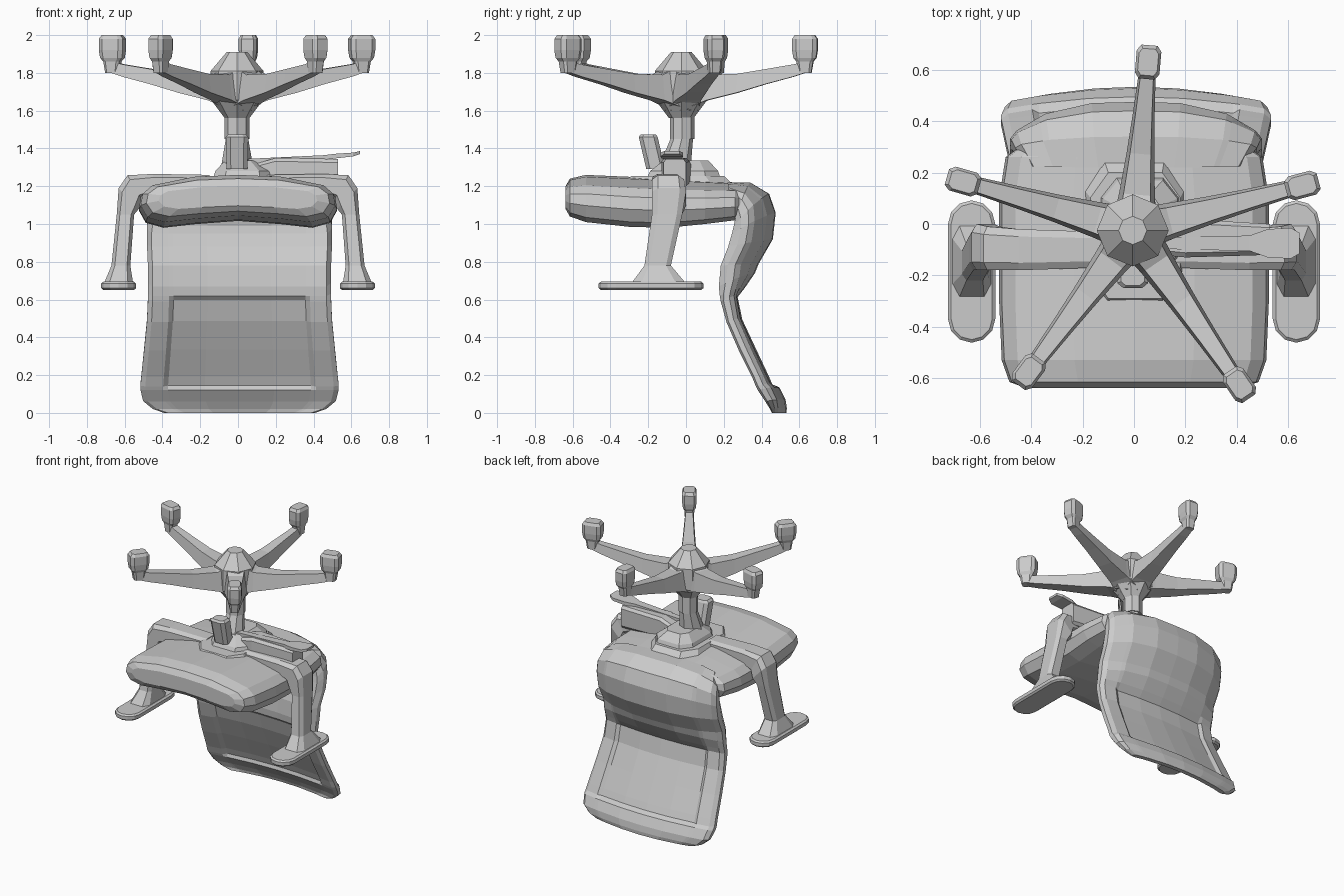
import bpy, bmesh, math
from mathutils import Vector


def loft(name, rings):
    """Skin a list of equal-length point rings and cap both ends."""
    bm = bmesh.new()
    vs = [[bm.verts.new(p) for p in r] for r in rings]
    n = len(vs[0])
    for a, b in zip(vs, vs[1:]):
        for i in range(n):
            j = (i + 1) % n
            bm.faces.new((a[i], a[j], b[j], b[i]))
    bm.faces.new(vs[0])
    bm.faces.new(vs[-1])
    bmesh.ops.recalc_face_normals(bm, faces=bm.faces)
    me = bpy.data.meshes.new(name)
    bm.to_mesh(me)
    bm.free()
    ob = bpy.data.objects.new(name, me)
    bpy.context.collection.objects.link(ob)
    return ob


def chamfer(corners, f=0.25):
    """Cut every corner of a polygon ring."""
    c = [Vector(p) for p in corners]
    out = []
    for i, p in enumerate(c):
        out += [p.lerp(c[i - 1], f), p.lerp(c[(i + 1) % len(c)], f)]
    return out


def rect(x0, x1, y0, y1, z, f=0.2):
    return chamfer([(x0, y0, z), (x1, y0, z), (x1, y1, z), (x0, y1, z)], f)


def circle(r, z, cx=-.005, cy=-0.02, n=8):
    return [(cx + r * math.cos(2 * math.pi * i / n),
             cy + r * math.sin(2 * math.pi * i / n), z) for i in range(n)]


# Seat cushion: rounded, slightly arched sections swept front to back
half = [(0, .14), (.45, .07), (.75, 0), (.93, .1), (1, .35),
        (.98, .6), (.88, .78), (.45, .96), (0, 1)]
section = half + [(-u, v) for u, v in half[-2:0:-1]]
levels = [(-.638, .42, 1.08, 1.2), (-.615, .485, 1.04, 1.24), (-.53, .515, 1.01, 1.26),
          (-.3, .525, .985, 1.25), (-.1, .525, .98, 1.24), (.1, .525, 1.0, 1.23),
          (.26, .5, 1.02, 1.22), (.31, .43, 1.07, 1.19)]
loft("seat", [[(w * u, y, zb + (zt - zb) * v) for u, v in section]
              for y, w, zb, zt in levels])

# Backrest: inner and outer profile points, half width, sideways wrap,
# recess depth, rounding of the outer side edges
profile = [(.24, 1.08, .22, 1.22, .42, 0, 0, .2),
           (.26, 1.03, .33, 1.22, .47, .01, 0, .3),
           (.25, .99, .41, 1.16, .485, .03, 0, .35),
           (.24, .95, .44, 1.06, .49, .035, 0, .4),
           (.22, .88, .425, .92, .49, .035, 0, .4),
           (.18, .78, .345, .79, .485, .04, 0, .35),
           (.17, .67, .325, .74, .485, .04, 0, .3),
           (.175, .62, .27, .66, .485, .04, 0, .1),
           (.18, .59, .25, .62, .485, .04, .018, 0),
           (.21, .48, .27, .5, .49, .045, .018, 0),
           (.275, .33, .335, .35, .505, .05, .018, 0),
           (.345, .19, .405, .2, .52, .05, .018, 0),
           (.365, .14, .425, .155, .525, .05, .018, 0),
           (.375, .12, .445, .135, .525, .05, 0, 0),
           (.415, .06, .475, .07, .51, .052, 0, 0),
           (.44, .02, .482, .025, .46, .052, 0, 0),
           (.45, .0, .482, .0, .4, .05, 0, 0)]
us = [-.95, -.77, -.72, -.35, 0, .35, .72, .77, .95]
rings = []
for yi, zi, yo, zo, w, wrap, dep, rnd in profile:
    a, b = Vector((0, yi, zi)), Vector((0, yo, zo))
    d = (b - a).normalized()

    def pt(u, t, s):
        k = dep * s if abs(u) < .75 else 0
        p = a.lerp(b, t) + d * k
        return (u * w + .008, p.y + wrap * (1 - u * u), p.z)
    rings.append([pt(u, 0, 1) for u in us]
                 + [pt(1, .25, 0), pt(1, .7 - .6 * rnd, 0)]
                 + [pt(u, 1 - rnd * max(0, abs(u) - .6) / .35, -1) for u in reversed(us)]
                 + [pt(-1, .7 - .6 * rnd, 0), pt(-1, .25, 0)])
loft("backrest", rings)

# Armrests: bent bracket plus stadium-shaped pad, one per side
arm = [(.15, 1.26, .15, 1.17, -.17, -.03), (.45, 1.265, .45, 1.16, -.18, -.02),
       (.585, 1.258, .51, 1.13, -.18, -.01), (.632, 1.19, .525, 1.08, -.18, 0),
       (.642, 1.05, .55, 1.05, -.18, -.02), (.67, .78, .57, .78, -.22, -.08),
       (.71, .685, .555, .685, -.29, 0)]
for side, s in (("left", -1), ("right", 1)):
    loft(side + "_arm_bracket",
         [chamfer([(s * xo, y0, zo), (s * xo, y1, zo), (s * xi, y1, zi), (s * xi, y0, zi)], .18)
          for xo, zo, xi, zi, y0, y1 in arm])

    def pad(r, z):
        pts = []
        for i in range(14):
            ang = math.pi * (i if i < 7 else i - 1) / 6
            cy = .0 if i < 7 else -.37
            pts.append((s * (.632 + r * math.cos(ang)), cy + r * math.sin(ang), z))
        return pts
    loft(side + "_arm_pad", [pad(.08, .65), pad(.092, .66), pad(.092, .685), pad(.08, .695)])

# Tilt mechanism beneath the seat
loft("mechanism_plate", [rect(-.2, .2, -.33, .26, 1.2), rect(-.17, .18, -.29, .2, 1.255)])
loft("mechanism_housing", [rect(-.14, .18, -.22, .19, 1.22), rect(-.12, .17, -.19, .17, 1.28),
                           rect(-.07, .1, -.12, .12, 1.335)])
loft("tension_knob", [rect(-.06, .05, -.21, -.11, 1.29), rect(-.065, .055, -.25, -.15, 1.46),
                      rect(-.05, .04, -.24, -.16, 1.475)])

# Side bracket and height lever
loft("lever_bracket", [chamfer([(x, y0, z0), (x, y1, z0), (x, y1, z1), (x, y0, z1)], .12)
                       for x, y0, y1, z0, z1 in
                       [(.1, -.12, .03, 1.2, 1.32), (.2, -.13, .02, 1.2, 1.35),
                        (.53, -.12, .0, 1.18, 1.345)]])
loft("height_lever", [[(x, -.075 - h, z - t), (x, -.075 + h, z - t),
                       (x, -.075 + h, z + t), (x, -.075 - h, z + t)]
                      for x, h, z, t in [(.03, .02, 1.33, .014), (.45, .03, 1.352, .012),
                                         (.52, .055, 1.36, .012), (.61, .06, 1.368, .01),
                                         (.645, .04, 1.378, .008)]])

# Gas column and hub
loft("column", [circle(.085, 1.3, cy=-.06), circle(.075, 1.36, cy=-.045),
                circle(.058, 1.46), circle(.058, 1.6)])
loft("column_collar", [circle(.066, 1.45), circle(.066, 1.58)])
loft("base_hub", [circle(r, z, cy=-.025) for r, z in
                  [(.065, 1.56), (.14, 1.66), (.14, 1.81), (.055, 1.91)]])

# Five base legs with casters
tips = [(.055, .63), (.655, .15), (.41, -.625), (-.41, -.575), (-.665, .165)]
leg = [(0, .09, 1.6, 1.86), (.14, .07, 1.655, 1.79), (.3, .054, 1.695, 1.795),
       (.45, .043, 1.74, 1.82), (.6, .034, 1.78, 1.845), (.66, .03, 1.8, 1.86)]
caster = [(.034, .03, 1.8), (.044, .034, 1.86), (.06, .043, 1.88),
          (.066, .048, 1.92), (.066, .048, 1.98), (.052, .038, 2.0)]
for k, (tx, ty) in enumerate(tips):
    c = Vector((0, -.025, 0))
    d = Vector((tx, ty, 0)) - c
    length = d.length
    d.normalize()
    n = Vector((-d.y, d.x, 0))
    up = Vector((0, 0, 1))
    rings = []
    for r, h, z0, z1 in leg:
        q = c + d * r * length / .66
        rings.append([q - n * h + up * z0, q + n * h + up * z0,
                      q + n * h * .75 + up * z1, q - n * h * .75 + up * z1])
    loft(f"base_leg_{k + 1}", rings)
    p = c + d * length
    loft(f"caster_{k + 1}",
         [chamfer([p + d * a * i + n * b * j + up * z
                   for i, j in ((-1, -1), (1, -1), (1, 1), (-1, 1))], .17) for a, b, z in caster])
